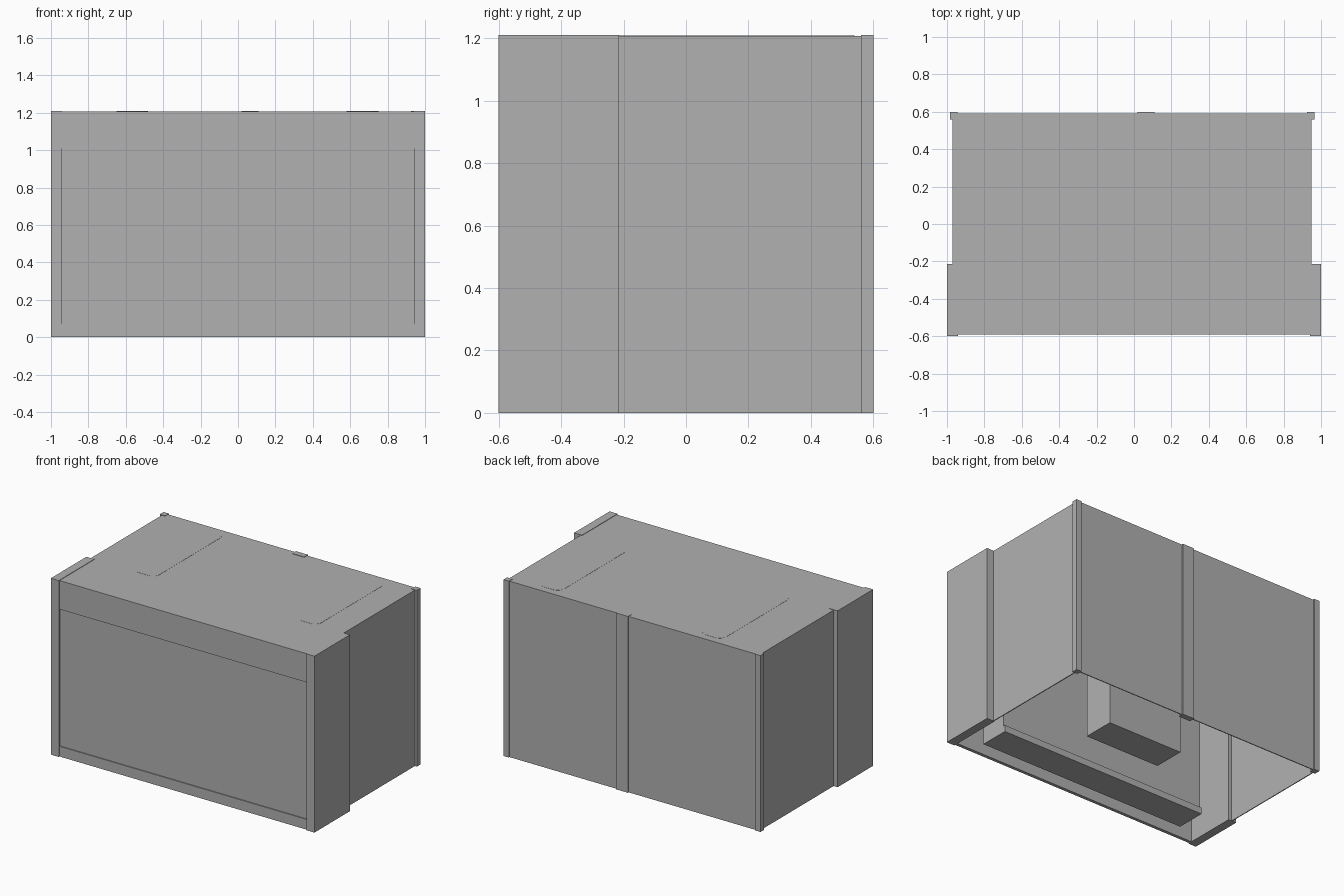
import bpy
import bmesh
from math import cos, sin, pi

if "Cube" in bpy.data.objects:
    bpy.data.objects.remove(bpy.data.objects["Cube"])

grey = bpy.data.materials.new("plain grey")
grey.use_nodes = True
COLOUR = (0.44, 0.44, 0.44, 1)
grey.diffuse_color = COLOUR
grey.node_tree.nodes["Principled BSDF"].inputs["Base Color"].default_value = COLOUR


def finish(name, bm):
    mesh = bpy.data.meshes.new(name)
    bmesh.ops.recalc_face_normals(bm, faces=bm.faces)
    bm.to_mesh(mesh)
    bm.free()
    mesh.materials.append(grey)
    obj = bpy.data.objects.new(name, mesh)
    bpy.context.collection.objects.link(obj)
    return obj


def box(name, xs, ys, zs):
    """Box between the given limits on each axis."""
    bm = bmesh.new()
    bmesh.ops.create_cube(bm, size=1)
    for v in bm.verts:
        v.co = [lim[0] if c < 0 else lim[1] for c, lim in zip(v.co, (xs, ys, zs))]
    return finish(name, bm)


def rounded_plate(name, xs, ys, zs, radius, steps=6):
    """Flat plate with rounded corners."""
    bm = bmesh.new()
    corners = [(xs[1], ys[1], -1, -1), (xs[0], ys[1], 1, -1),
               (xs[0], ys[0], 1, 1), (xs[1], ys[0], -1, 1)]
    ring = []
    for q, (x, y, sx, sy) in enumerate(corners):
        for i in range(steps + 1):
            a = (q + i / steps) * pi / 2
            ring.append(bm.verts.new((x + sx * radius + radius * cos(a),
                                      y + sy * radius + radius * sin(a), zs[0])))
    face = bm.faces.new(ring)
    new = bmesh.ops.extrude_face_region(bm, geom=[face])["geom"]
    for v in new:
        if isinstance(v, bmesh.types.BMVert):
            v.co.z = zs[1]
    return finish(name, bm)


TOP = 1.21
DECK = 1.207
STEP = -0.215
LEFT, RIGHT = 0.95, -0.97

# Wide front cheeks
for side, xs in (("left", (0.94, 1)), ("right", (-1, -0.94))):
    box(f"{side}_front_cheek", xs, (-0.6, STEP), (0, TOP))

# Front: two rails and a slightly recessed panel
box("front_top_rail", (-0.94, 0.94), (-0.592, -0.57), (1.01, DECK))
box("front_bottom_rail", (-0.94, 0.94), (-0.592, -0.57), (0, 0.07))
box("front_panel", (-0.94, 0.94), (-0.585, -0.572), (0.07, 1.01))

# Thin side and back walls
box("left_wall", (LEFT - 0.006, LEFT), (STEP, 0.592), (0, DECK))
box("right_wall", (RIGHT, RIGHT + 0.006), (STEP, 0.592), (0, DECK))
box("back_wall", (RIGHT, LEFT), (0.586, 0.592), (0, DECK))

# Back posts
for name, xs in (("left", (0.925, 0.965)), ("middle", (0.02, 0.11)), ("right", (-0.985, -0.945))):
    box(f"{name}_back_post", xs, (0.56, 0.6), (0, TOP))

# Deck
box("front_deck", (-0.94, 0.94), (-0.592, STEP), (DECK - 0.012, DECK))
box("back_deck", (RIGHT, LEFT), (STEP, 0.592), (DECK - 0.012, DECK))

# Rounded lids on the deck
for name, xs in (("left", (0.58, 0.75)), ("right", (-0.65, -0.48))):
    rounded_plate(f"{name}_lid", xs, (STEP, 0.54), (DECK - 0.004, DECK + 0.001), 0.05)

# Inner column and inner cabinet on its plinth
box("inner_column", (-0.18, 0.387), (0.01, 0.23), (0, DECK - 0.003))
box("inner_cabinet", (-0.79, 0.79), (-0.5, -0.31), (0.065, DECK - 0.012))
box("cabinet_plinth", (-0.79, 0.79), (-0.5, -0.295), (0.02, 0.065))
